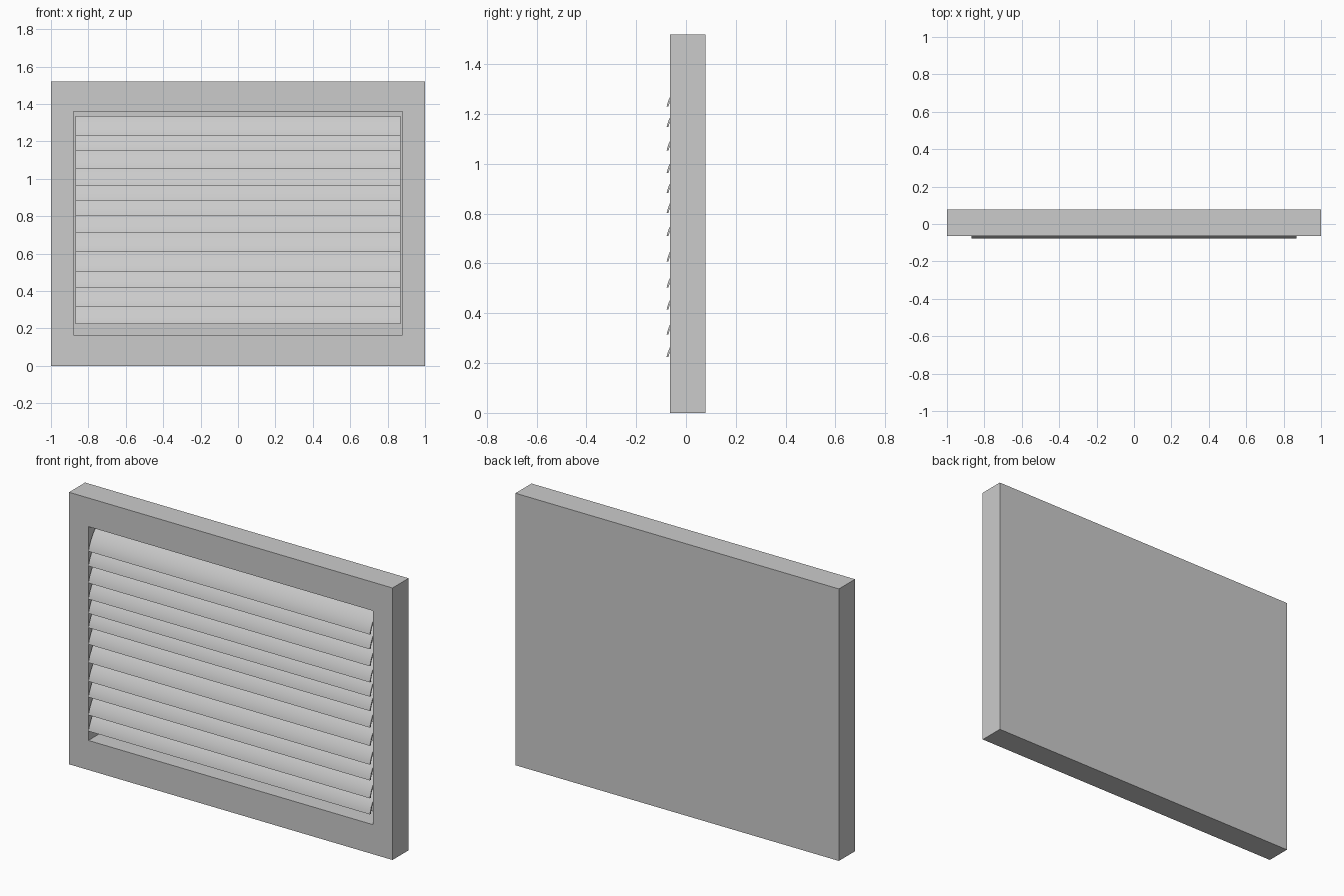
import bpy, bmesh, math

if "Cube" in bpy.data.objects:
    bpy.data.objects.remove(bpy.data.objects["Cube"])

FRONT, BACK = -0.064, 0.078


def link(name, bm):
    bmesh.ops.recalc_face_normals(bm, faces=bm.faces[:])
    me = bpy.data.meshes.new(name)
    bm.to_mesh(me)
    bm.free()
    ob = bpy.data.objects.new(name, me)
    bpy.context.collection.objects.link(ob)
    return ob


# Frame: a solid panel with a deep rectangular recess in its front
bm = bmesh.new()
bmesh.ops.create_cube(bm, size=1)
for v in bm.verts:
    v.co = (v.co.x * 2, FRONT if v.co.y < 0 else BACK, (v.co.z + 0.5) * 1.52)
bm.normal_update()
front = min(bm.faces, key=lambda f: f.calc_center_median().y)
bmesh.ops.inset_region(bm, faces=[front], thickness=0.12)
for v in front.verts:
    v.co.x = math.copysign(0.88, v.co.x)
    v.co.z = 1.36 if v.co.z > 0.76 else 0.165
pocket = bmesh.ops.extrude_discrete_faces(bm, faces=[front])["faces"][0]
for v in pocket.verts:
    v.co.y = BACK - 0.008
link("frame", bm)


# Slat: thin curved blade leaning back at the top, bulging forward
def slat_profile(steps=8, thick=0.008):
    outer, inner = [], []
    for i in range(steps + 1):
        t = i / steps
        y = -0.078 + 0.024 * t + 0.036 * t * t
        z = 0.107 * t
        dy, dz = 0.024 + 0.072 * t, 0.107
        n = math.hypot(dy, dz)
        outer.append((y, z))
        inner.append((y + thick * dz / n, z - thick * dy / n * t))
    return outer + inner[::-1]


def slat(index, z0):
    bm = bmesh.new()
    ends = [[bm.verts.new((x, y, z0 + z)) for y, z in slat_profile()]
            for x in (-0.87, 0.87)]
    a, b = ends
    n = len(a)
    for i in range(n):
        bm.faces.new((a[i], a[(i + 1) % n], b[(i + 1) % n], b[i]))
    bm.faces.new(a)
    bm.faces.new(b)
    ob = link(f"slat_{index}", bm)
    bpy.ops.object.select_all(action='DESELECT')
    ob.select_set(True)
    bpy.context.view_layer.objects.active = ob
    bpy.ops.object.shade_smooth_by_angle(angle=math.radians(35))


# Unevenly spaced blades, bottom edge heights
for i, z in enumerate((0.225, 0.315, 0.415, 0.503, 0.608, 0.71,
                       0.803, 0.883, 0.963, 1.053, 1.148, 1.23), 1):
    slat(i, z)
